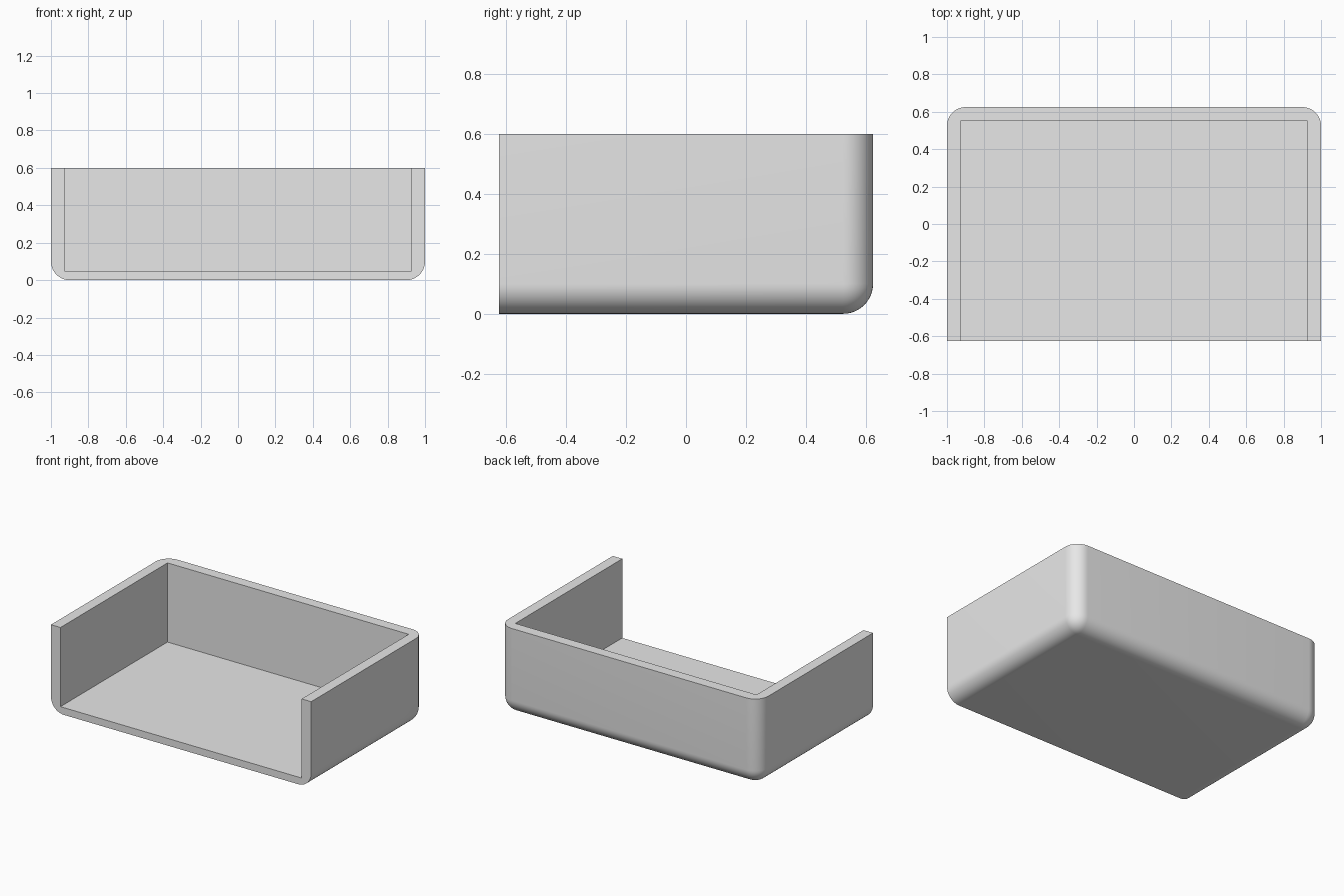
import bpy
import bmesh
import math
from mathutils import Vector

WIDTH, DEPTH, HEIGHT = 2.0, 1.25, 0.6
SIDE_WALL, BACK_WALL, FLOOR = 0.073, 0.075, 0.05
RADIUS, SEGMENTS = 0.1, 12

default = bpy.data.objects.get("Cube")
if default:
    bpy.data.objects.remove(default, do_unlink=True)


def make_material(name, colour):
    mat = bpy.data.materials.new(name)
    mat.use_nodes = True
    mat.diffuse_color = colour
    mat.node_tree.nodes["Principled BSDF"].inputs["Base Color"].default_value = colour
    return mat


def make_box(name, low, high, rounded=False):
    """Box between two corners, optionally rounded away from the open sides."""
    low, high = Vector(low), Vector(high)
    bm = bmesh.new()
    bmesh.ops.create_cube(bm, size=1)
    bmesh.ops.scale(bm, vec=high - low, verts=bm.verts)
    bmesh.ops.translate(bm, vec=(low + high) / 2, verts=bm.verts)
    if rounded:
        bm.normal_update()
        edges = [e for e in bm.edges
                 if all(f.normal.z < 0.5 and f.normal.y > -0.5 for f in e.link_faces)]
        bmesh.ops.bevel(bm, geom=edges, offset=RADIUS, segments=SEGMENTS,
                        profile=0.5, affect='EDGES', clamp_overlap=True)
    mesh = bpy.data.meshes.new(name)
    bm.to_mesh(mesh)
    bm.free()
    obj = bpy.data.objects.new(name, mesh)
    bpy.context.collection.objects.link(obj)
    return obj


grey = make_material("plain grey", (0.8, 0.8, 0.8, 1))

# Outer shell with rounded bottom and back edges
x, y = WIDTH / 2, DEPTH / 2
tray = make_box("open_tray", (-x, -y, 0), (x, y, HEIGHT), rounded=True)
tray.data.materials.append(grey)

# Sharp-cornered cavity, open at the front and top
cavity = make_box("cavity_cutter", (-x + SIDE_WALL, -y - 0.2, FLOOR),
                  (x - SIDE_WALL, y - BACK_WALL, HEIGHT + 0.2))
cavity.data.materials.append(grey)
cavity.hide_render = True

cut = tray.modifiers.new("cavity", 'BOOLEAN')
cut.operation = 'DIFFERENCE'
cut.solver = 'EXACT'
cut.object = cavity

# Apply the cut, then smooth only the rounded edges
bpy.ops.object.select_all(action='DESELECT')
tray.select_set(True)
bpy.context.view_layer.objects.active = tray
bpy.ops.object.modifier_apply(modifier=cut.name)
bpy.data.objects.remove(cavity, do_unlink=True)
bpy.ops.object.shade_smooth_by_angle(angle=math.radians(30))
